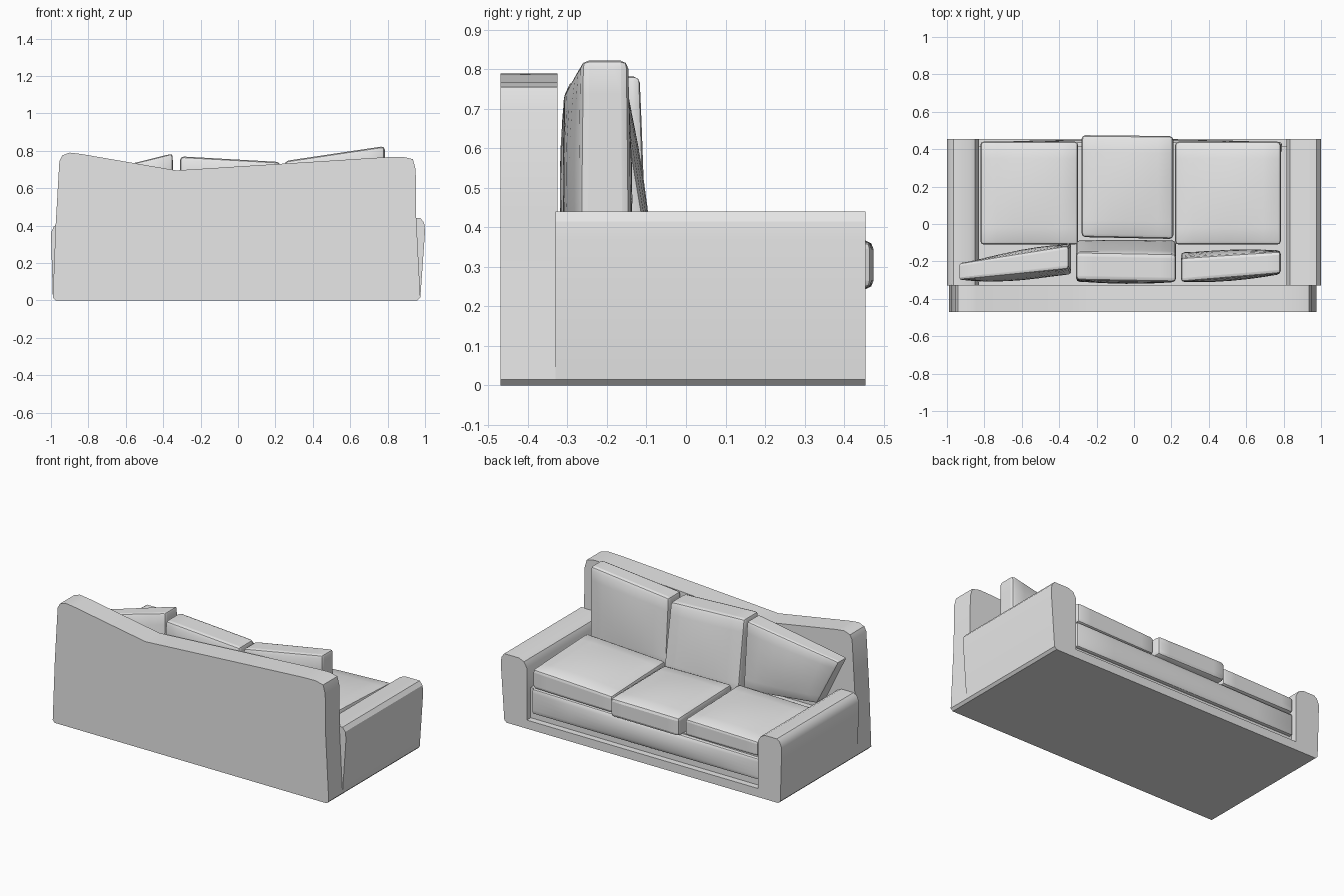
import bpy, bmesh, math
from mathutils import Vector

if "Cube" in bpy.data.objects:
    bpy.data.objects.remove(bpy.data.objects["Cube"])

# Upholstery colour
fabric = bpy.data.materials.new("light grey fabric")
fabric.use_nodes = True
colour = (0.8, 0.8, 0.8, 1)
fabric.diffuse_color = colour
bsdf = next(n for n in fabric.node_tree.nodes if n.type == "BSDF_PRINCIPLED")
bsdf.inputs["Base Color"].default_value = colour


def finish(name, bm):
    bmesh.ops.recalc_face_normals(bm, faces=bm.faces[:])
    mesh = bpy.data.meshes.new(name)
    bm.to_mesh(mesh)
    bm.free()
    mesh.materials.append(fabric)
    obj = bpy.data.objects.new(name, mesh)
    bpy.context.collection.objects.link(obj)
    bpy.ops.object.select_all(action="DESELECT")
    obj.select_set(True)
    bpy.context.view_layer.objects.active = obj
    bpy.ops.object.shade_smooth_by_angle(angle=math.radians(30))
    return obj


def prism(name, profile, y0, y1):
    """Extrude an (x, z) outline from y0 to y1."""
    bm = bmesh.new()
    face = bm.faces.new([bm.verts.new((x, y0, z)) for x, z in profile])
    ext = bmesh.ops.extrude_face_region(bm, geom=[face])
    verts = [v for v in ext["geom"] if isinstance(v, bmesh.types.BMVert)]
    bmesh.ops.translate(bm, verts=verts, vec=(0, y1 - y0, 0))
    return finish(name, bm)


def cushion(name, corners, upright, bulge=0.02, edge=0.02):
    """Soft block: four outline corners (u, v, near, far), bulging in the middle."""
    bm = bmesh.new()
    bmesh.ops.create_cube(bm, size=2)
    bmesh.ops.subdivide_edges(bm, edges=bm.edges[:], cuts=5, use_grid_fill=True)
    c = [Vector(k) for k in corners]
    for v in bm.verts:
        s, t, r = v.co
        a, b = (s + 1) / 2, (t + 1) / 2
        u, w, near, far = c[0].lerp(c[1], a).lerp(c[3].lerp(c[2], a), b)
        depth = near + (far - near) * (r + 1) / 2
        depth += r * bulge * (1 - s * s) * (1 - t * t)
        v.co = (u, depth, w) if upright else (u, w, depth)
    bmesh.ops.recalc_face_normals(bm, faces=bm.faces[:])
    sharp = [e for e in bm.edges if e.calc_face_angle(0) > math.radians(45)]
    bmesh.ops.bevel(bm, geom=sharp, offset=edge, segments=2, profile=0.5,
                    affect="EDGES", clamp_overlap=True)
    return finish(name, bm)


# Sagging back panel
prism("back_panel", [(-0.975, 0), (-0.99, 0.015), (-0.975, 0.4), (-0.955, 0.745),
                     (-0.94, 0.775), (-0.9, 0.79), (-0.84, 0.783), (-0.33, 0.695),
                     (-0.22, 0.702), (0.78, 0.765), (0.88, 0.768), (0.935, 0.755),
                     (0.95, 0.7), (0.953, 0.44), (0.975, 0.015), (0.96, 0)],
      -0.47, -0.325)

# Arms
prism("right_arm", [(-0.975, 0), (-0.99, 0.015), (-1, 0.36), (-0.985, 0.395),
                    (-0.965, 0.41), (-0.88, 0.41), (-0.85, 0.395), (-0.83, 0.36),
                    (-0.83, 0)], -0.33, 0.455)
prism("left_arm", [(0.96, 0), (0.975, 0.015), (1, 0.37), (0.995, 0.415), (0.975, 0.44),
                   (0.87, 0.44), (0.835, 0.425), (0.815, 0.39), (0.815, 0)],
      -0.33, 0.455)


def box_outline(z0, z1):
    return [(-0.84, z0), (0.825, z0), (0.825, z1), (-0.84, z1)]


# Recessed seat base, bottom rail and padded front
prism("seat_base", box_outline(0.005, 0.25), -0.34, 0.415)
prism("bottom_rail", box_outline(0, 0.055), -0.34, 0.455)
cushion("front_padding", [(-0.82, 0.1, 0.38, 0.437), (0.79, 0.095, 0.38, 0.437),
                          (0.79, 0.255, 0.38, 0.437), (-0.82, 0.235, 0.38, 0.437)],
        True, bulge=0.015, edge=0.03)

# Seat cushions: corners (x, y, bottom, top)
cushion("right_seat_cushion", [(-0.82, -0.11, 0.24, 0.36), (-0.3, -0.11, 0.24, 0.37),
                               (-0.3, 0.44, 0.25, 0.355), (-0.82, 0.44, 0.25, 0.345)], False)
cushion("middle_seat_cushion", [(-0.28, -0.07, 0.24, 0.38), (0.21, -0.08, 0.24, 0.37),
                                (0.21, 0.47, 0.245, 0.365), (-0.28, 0.475, 0.245, 0.365)], False)
cushion("left_seat_cushion", [(0.22, -0.11, 0.24, 0.38), (0.785, -0.11, 0.24, 0.41),
                              (0.785, 0.44, 0.26, 0.385), (0.22, 0.44, 0.25, 0.36)], False)

# Back cushions: corners (x, z, back, front)
cushion("right_back_cushion", [(-0.79, 0.34, -0.31, -0.2), (-0.335, 0.34, -0.27, -0.1),
                               (-0.35, 0.785, -0.24, -0.115), (-0.94, 0.64, -0.3, -0.21)],
        True, bulge=0.018)
cushion("middle_back_cushion", [(-0.31, 0.3, -0.31, -0.085), (0.225, 0.3, -0.31, -0.085),
                                (0.225, 0.74, -0.31, -0.16), (-0.31, 0.77, -0.3, -0.15)],
        True, bulge=0.012)
cushion("left_back_cushion", [(0.25, 0.3, -0.31, -0.15), (0.785, 0.3, -0.27, -0.14),
                              (0.785, 0.825, -0.265, -0.145), (0.25, 0.745, -0.31, -0.18)],
        True, bulge=0.015)
